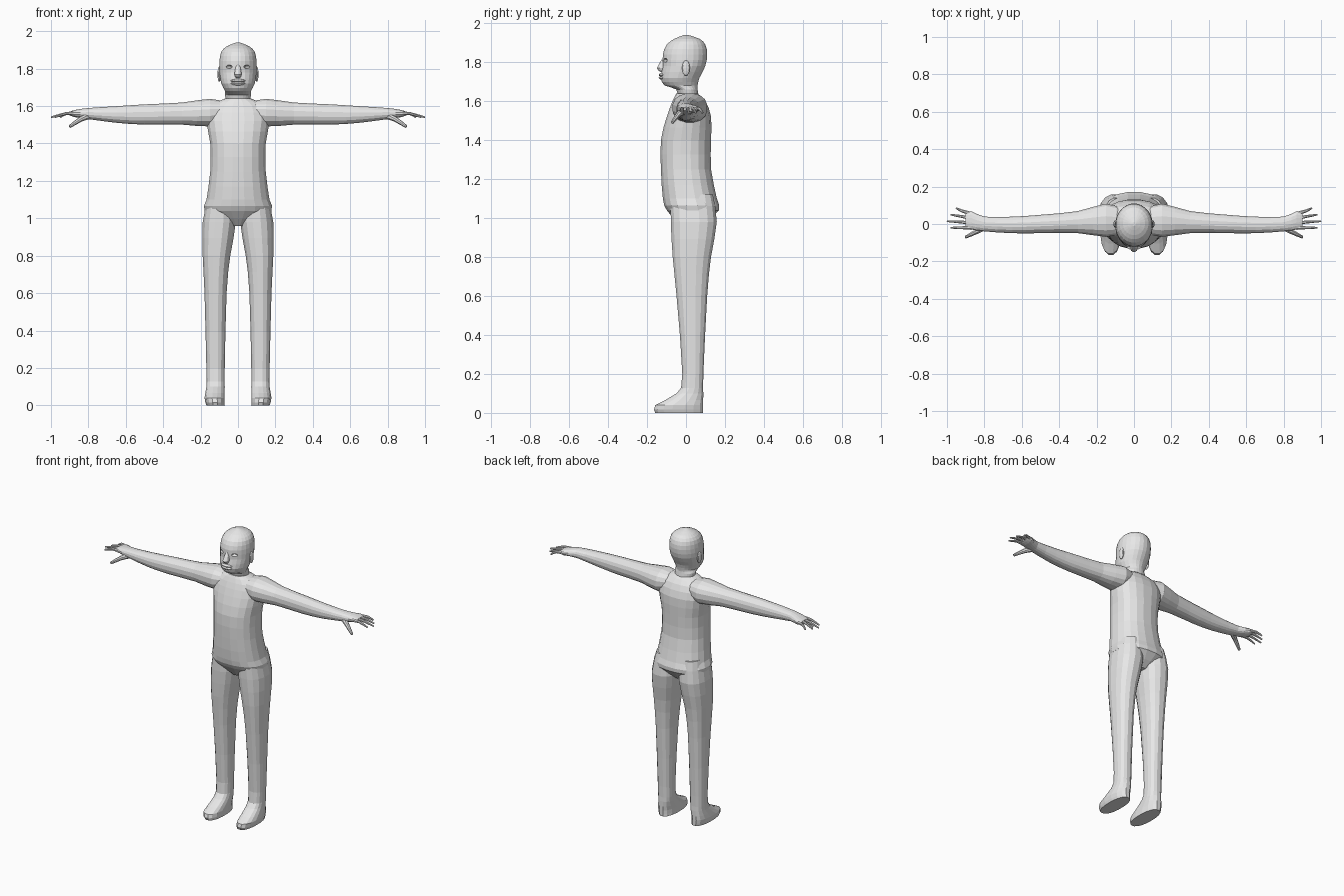
import bpy, bmesh, math
from mathutils import Matrix, Vector

cube = bpy.data.objects.get("Cube")
if cube:
    bpy.data.objects.remove(cube, do_unlink=True)

# One plain grey for the whole figure
grey = bpy.data.materials.new("plain_grey")
grey.use_nodes = True
colour = (.8, .8, .8, 1)
grey.diffuse_color = colour
for node in grey.node_tree.nodes:
    if node.type == "BSDF_PRINCIPLED":
        node.inputs["Base Color"].default_value = colour


def finish(name, bm):
    """Turn a bmesh into a grey object with outward faces."""
    bmesh.ops.recalc_face_normals(bm, faces=bm.faces)
    mesh = bpy.data.meshes.new(name)
    bm.to_mesh(mesh)
    bm.free()
    mesh.materials.append(grey)
    obj = bpy.data.objects.new(name, mesh)
    bpy.context.collection.objects.link(obj)
    return obj


def skin(name, outlines):
    """Bridge a row of closed outlines and cap both ends."""
    bm = bmesh.new()
    loops = [[bm.verts.new(point) for point in outline] for outline in outlines]
    for low, high in zip(loops, loops[1:]):
        for i in range(len(low)):
            bm.faces.new((low[i - 1], low[i], high[i], high[i - 1]))
    bm.faces.new(loops[0])
    bm.faces.new(loops[-1])
    return finish(name, bm)


def refine(rows):
    """Add a smooth in-between row after every row but the last."""
    result = []
    for k in range(len(rows) - 1):
        before, after = rows[max(k - 1, 0)], rows[min(k + 2, len(rows) - 1)]
        result.append(rows[k])
        result.append([(9 * (b + c) - a - d) / 16
                       for a, b, c, d in zip(before, rows[k], rows[k + 1], after)])
    return result + [rows[-1]]


def circle(sides):
    angles = [math.tau * (i + .5) / sides for i in range(sides)]
    return [(math.cos(angle), math.sin(angle)) for angle in angles]


def swell(value, power):
    """Push a circle coordinate out towards a rounded square."""
    return math.copysign(abs(value) ** (2 / power), value)


def loft(name, rings, along_x=False, sides=16, power=2.3, side=1):
    """Skin rings given as position, then the extents across them."""
    outlines = []
    for t, a_min, a_max, b_min, b_max in refine(rings):
        outline = []
        for c, s in circle(sides):
            a = (a_min + a_max + (a_max - a_min) * swell(c, power)) / 2
            b = (b_min + b_max + (b_max - b_min) * swell(s, power)) / 2
            x, y, z = (t, a, b) if along_x else (a, b, t)
            outline.append((x * side, y, z))
        outlines.append(outline)
    skin(name, outlines)
    return bpy.data.objects[name]


def centred(rings):
    """Expand height, half width, front and back to full extents."""
    return [(z, -width, width, front, back) for z, width, front, back in rings]


def ellipsoid(name, centre, radii):
    bm = bmesh.new()
    bmesh.ops.create_uvsphere(bm, u_segments=12, v_segments=8, radius=1)
    bm.transform(Matrix.Translation(centre) @ Matrix.Diagonal((*radii, 1)))
    return finish(name, bm)


def digit(name, joints, radius, side):
    """Finger through its joints, tapering to the tip."""
    joints = [Vector((x * side, y, z)) for x, y, z in refine(joints)]
    last = len(joints) - 1
    outlines = []
    for k, joint in enumerate(joints):
        direction = joints[min(k + 1, last)] - joints[max(k - 1, 0)]
        turn = direction.to_track_quat("Z", "Y")
        size = radius * (1 - .6 * k / last)
        outlines.append([joint + turn @ Vector((c * size, s * size, 0))
                         for c, s in circle(8)])
    skin(name, outlines)


# Torso, from crotch to base of neck
loft("torso", centred([
    (.96, .05, -.03, .09), (1.04, .18, -.1, .17), (1.1, .17, -.12, .16),
    (1.25, .15, -.13, .13), (1.4, .15, -.13, .13), (1.52, .17, -.1, .13),
    (1.6, .15, -.07, .1), (1.64, .07, -.05, .06)]), sides=20)

# Head and neck
head = loft("head", centred([
    (1.6, .06, -.04, .07), (1.66, .07, -.05, .06), (1.68, .07, -.11, .06),
    (1.72, .09, -.13, .07), (1.78, .1, -.12, .1), (1.84, .1, -.12, .11),
    (1.89, .09, -.1, .1), (1.92, .06, -.06, .07), (1.94, .01, -.01, .01)]),
    sides=24, power=2)

# Hollow eye openings cut into the face
for side in (1, -1):
    cutter = ellipsoid("eye_cutter", (side * .05, -.11, 1.81), (.02, .02, .01))
    cutter.hide_render = True
    cut = head.modifiers.new("eye_opening", "BOOLEAN")
    cut.operation = "DIFFERENCE"
    cut.solver = "EXACT"
    cut.object = cutter
    bpy.context.view_layer.objects.active = head
    bpy.ops.object.modifier_apply(modifier=cut.name)
    bpy.data.objects.remove(cutter, do_unlink=True)

# Nose and lips
loft("nose", centred([
    (1.75, .01, -.13, -.1), (1.77, .02, -.15, -.1), (1.82, .01, -.12, -.1)]), sides=12)
for lip, height in (("upper_lip", 1.735), ("lower_lip", 1.72)):
    ellipsoid(lip, (0, -.12, height), (.04, .02, .01))

for label, side in (("left", 1), ("right", -1)):
    ellipsoid(label + "_ear", (side * .1, 0, 1.77), (.01, .02, .04))

    # Leg running down into the foot
    loft(label + "_leg", [
        (1.12, .03, .16, -.08, .14), (.98, .01, .19, -.08, .16),
        (.8, .04, .19, -.07, .13), (.6, .06, .18, -.05, .11),
        (.2, .07, .17, -.02, .09), (.1, .07, .17, -.05, .09),
        (.04, .07, .18, -.16, .09), (0, .07, .17, -.16, .09)], side=side)

    # Arm from shoulder to palm
    loft(label + "_arm", [
        (.06, -.05, .08, 1.53, 1.62), (.15, -.07, .11, 1.49, 1.64),
        (.3, -.05, .07, 1.5, 1.62), (.5, -.05, .05, 1.5, 1.61),
        (.65, -.05, .04, 1.51, 1.6), (.8, -.04, .04, 1.53, 1.59),
        (.87, -.03, .07, 1.54, 1.58), (.9, -.02, .06, 1.55, 1.57)],
        along_x=True, side=side)

    # Fingers fan out evenly from the palm
    reaches = {"index": .98, "middle": 1, "ring": .98, "little": .95}
    for i, (finger, reach) in enumerate(reaches.items()):
        base, tip = .025 * i - .02, .035 * i - .02
        digit(f"{label}_{finger}_finger", [
            (.87, base, 1.56), (.92, (base + tip) / 2, 1.56), (reach, tip, 1.54)],
            .012, side)
    digit(label + "_thumb", [
        (.79, -.01, 1.55), (.84, -.04, 1.53), (.9, -.07, 1.49)], .02, side)
